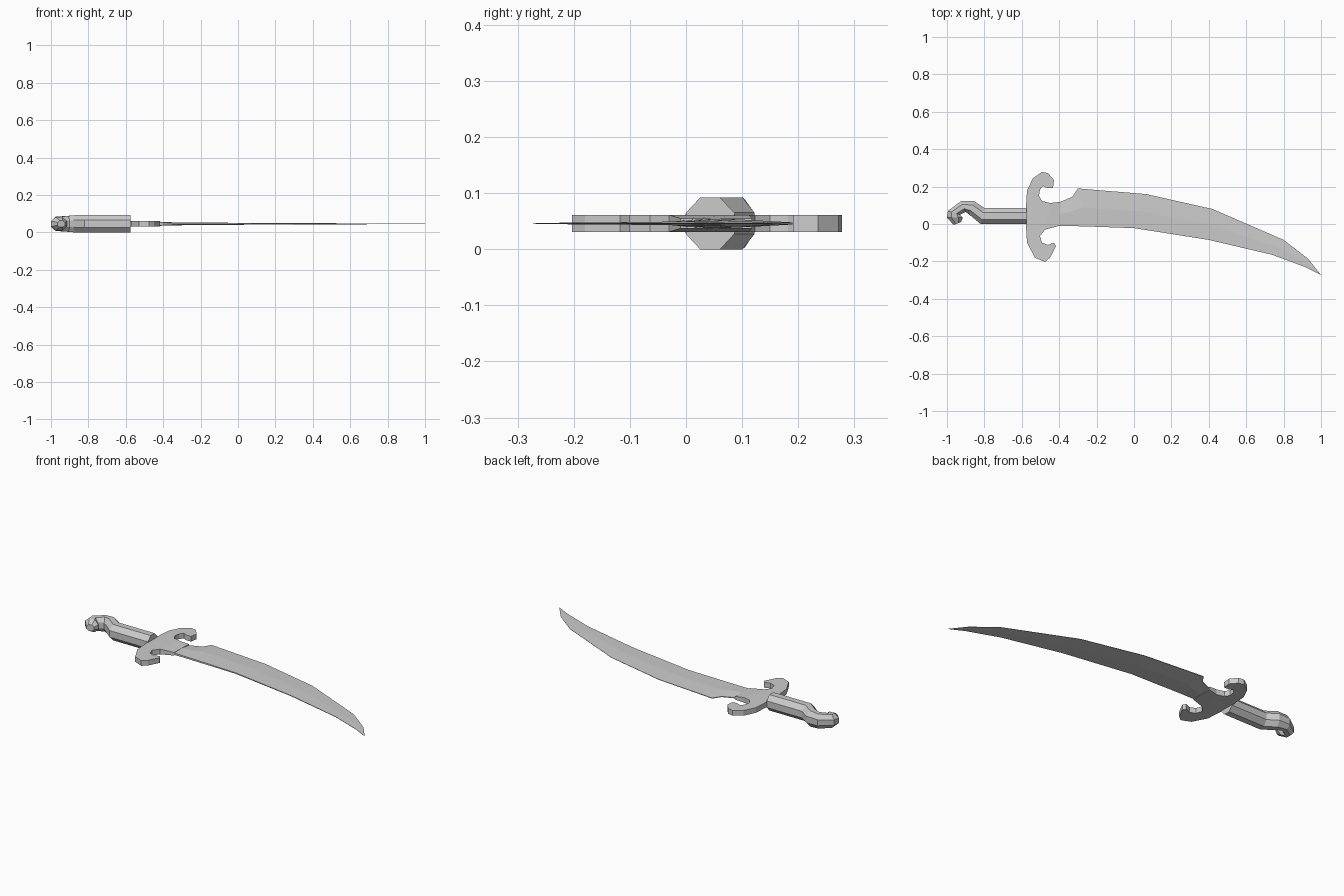
import bpy, bmesh, math
from mathutils import Vector

if "Cube" in bpy.data.objects:
    bpy.data.objects.remove(bpy.data.objects["Cube"], do_unlink=True)

MID = 0.046  # height of the sword's flat middle plane

steel = bpy.data.materials.new("plain_grey_steel")
steel.use_nodes = True
GREY = (0.6, 0.6, 0.6, 1)
steel.diffuse_color = GREY
steel.node_tree.nodes["Principled BSDF"].inputs["Base Color"].default_value = GREY


def finish(name, bm):
    bmesh.ops.recalc_face_normals(bm, faces=bm.faces)
    mesh = bpy.data.meshes.new(name)
    bm.to_mesh(mesh)
    bm.free()
    mesh.materials.append(steel)
    obj = bpy.data.objects.new(name, mesh)
    bpy.context.collection.objects.link(obj)
    return obj


def loft(name, rings):
    """Skin a list of equal-length closed rings and cap both ends."""
    bm = bmesh.new()
    loops = [[bm.verts.new(p) for p in ring] for ring in rings]
    for a, b in zip(loops, loops[1:]):
        for i in range(len(a)):
            j = (i + 1) % len(a)
            bm.faces.new((a[i], a[j], b[j], b[i]))
    bm.faces.new(loops[0])
    bm.faces.new(loops[-1])
    return finish(name, bm)


# Handle: octagonal rings, each given by outer point, inner point, half height
stations = [
    ((-.575, .086), (-.575, 0), .046),
    ((-.80, .086), (-.82, 0), .046),
    ((-.855, .122), (-.88, .05), .046),
    ((-.925, .122), (-.90, .065), .042),
    ((-.995, .07), (-.93, .05), .038),
    ((-1.0, .035), (-.915, .035), .036),
    ((-.965, -.005), (-.925, .01), .018),
]


def octagon(outer, inner, half):
    a, b = Vector(outer), Vector(inner)
    centre, reach = (a + b) / 2, (a - b) / 2
    ring = []
    for k in range(8):
        t = math.pi * (k + .5) / 4
        s = 1 / math.cos(math.pi / 8)
        p = centre + reach * math.cos(t) * s
        ring.append((p.x, p.y, MID + half * math.sin(t) * s))
    return ring


loft("handle", [octagon(*s) for s in stations])

# Guard: flat outline with two curled prongs, thinning towards the blade
THICK, ROOT = .015, .009
upper = [(-.578, .085), (-.572, .18), (-.54, .245), (-.492, .278), (-.46, .272),
         (-.428, .235), (-.433, .192), (-.465, .192), (-.487, .203),
         (-.503, .182), (-.508, .15), (-.492, .123), (-.449, .112), (-.396, .118)]
lower = [(-.40, -.01), (-.476, -.03), (-.503, -.064), (-.492, -.1), (-.46, -.112),
         (-.428, -.1), (-.417, -.118), (-.449, -.18), (-.476, -.203),
         (-.53, -.18), (-.572, -.1), (-.578, -.005)]
bm = bmesh.new()
sides = []
for sign in (1, -1):
    sides.append([bm.verts.new((x, y, MID + sign * (ROOT if x > -.41 else THICK)))
                  for x, y in upper + lower])
count = len(sides[0])
for i in range(count):
    j = (i + 1) % count
    bm.faces.new((sides[0][i], sides[0][j], sides[1][j], sides[1][i]))
caps = [bm.faces.new(s) for s in sides]
bmesh.ops.triangulate(bm, faces=caps)
finish("guard", bm)

# Blade: back edge point, cutting edge point, half thickness
sections = [
    ((-.396, .118), (-.40, -.01), .009),
    ((-.33, .145), (-.33, -.011), .008),
    ((-.30, .19), (-.26, -.013), .0075),
    ((.064, .16), (.0, -.022), .005),
    ((.42, .08), (.40, -.085), .0035),
    ((.80, -.085), (.74, -.165), .002),
    ((.93, -.185), (.915, -.23), .0015),
    ((1.0, -.273), (.996, -.271), .0005),
]


def blade_ring(back, edge, half):
    a, b = Vector(back), Vector(edge)
    rim = [(a, .25), (a.lerp(b, .5), 1), (b, .6)]
    top = [(p.x, p.y, MID + half * f) for p, f in rim]
    bottom = [(p.x, p.y, MID - half * f) for p, f in reversed(rim)]
    return top + bottom


loft("blade", [blade_ring(*s) for s in sections])
